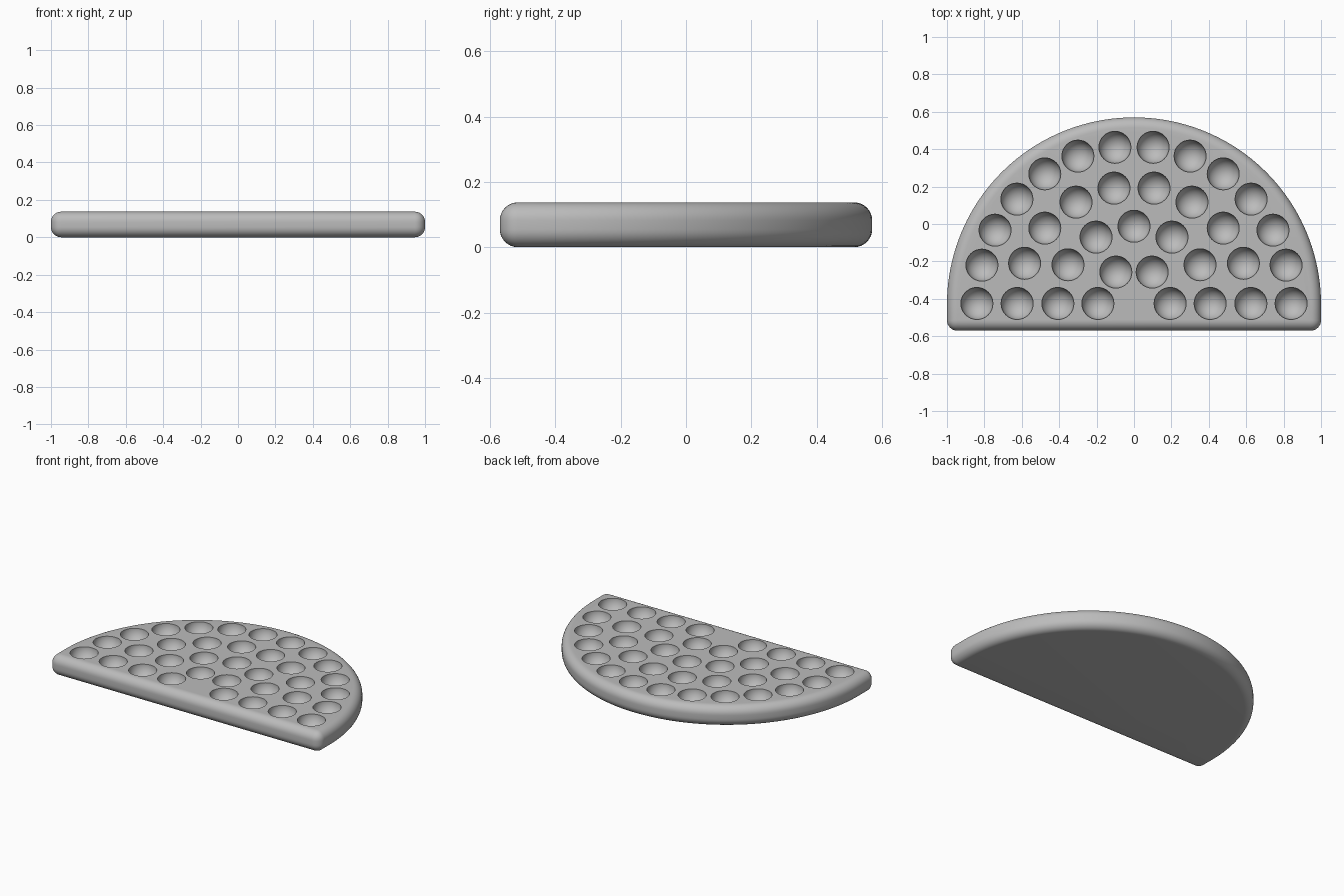
import bpy, bmesh, math
from mathutils import Matrix

if "Cube" in bpy.data.objects:
    bpy.data.objects.remove(bpy.data.objects["Cube"])

H = 0.137         # board thickness
FRONT = -0.57     # straight front edge
ARC_Y = -0.43     # centre of the unit arc
CUP_R = 0.086

grey = bpy.data.materials.new("plain grey")
grey.diffuse_color = (0.5, 0.5, 0.5, 1)
grey.use_nodes = True
grey.node_tree.nodes["Principled BSDF"].inputs["Base Color"].default_value = grey.diffuse_color


def make_object(name, bm):
    mesh = bpy.data.meshes.new(name)
    bm.to_mesh(mesh)
    bm.free()
    mesh.materials.append(grey)
    ob = bpy.data.objects.new(name, mesh)
    bpy.context.collection.objects.link(ob)
    return ob


# Half-round board: outline extruded upwards
bm = bmesh.new()
N = 80
outline = [(-1, FRONT), (1, FRONT)]
outline += [(math.cos(math.pi * i / N), ARC_Y + math.sin(math.pi * i / N)) for i in range(N + 1)]
base = bm.faces.new([bm.verts.new((x, y, 0)) for x, y in outline])
top = bmesh.ops.extrude_face_region(bm, geom=[base])["geom"]
bmesh.ops.translate(bm, vec=(0, 0, H), verts=[v for v in top if isinstance(v, bmesh.types.BMVert)])
bmesh.ops.recalc_face_normals(bm, faces=bm.faces)
board = make_object("board", bm)

# Round cups: left half, mirrored to the right
half = [(0.84, -0.425), (0.625, -0.425), (0.407, -0.425), (0.193, -0.425),
        (0.813, -0.22), (0.585, -0.21), (0.353, -0.218), (0.097, -0.257),
        (0.743, -0.033), (0.477, -0.022), (0.203, -0.07),
        (0.626, 0.133), (0.31, 0.117), (0.107, 0.192),
        (0.477, 0.268), (0.30, 0.363), (0.102, 0.41)]
cups = [(s * x, y) for x, y in half for s in (-1, 1)] + [(0, -0.012)]
bm = bmesh.new()
for x, y in cups:
    bmesh.ops.create_uvsphere(bm, u_segments=32, v_segments=17, radius=CUP_R,
                              matrix=Matrix.Translation((x, y, H)))
cutter = make_object("cup_cutter", bm)
cutter.hide_render = True

# Rounded rim, then the cups cut out
bevel = board.modifiers.new("rounded rim", "BEVEL")
bevel.width = 0.055
bevel.segments = 8
bevel.limit_method = "ANGLE"
bevel.angle_limit = math.radians(30)
cut = board.modifiers.new("cups", "BOOLEAN")
cut.operation = "DIFFERENCE"
cut.solver = "EXACT"
cut.object = cutter

bpy.context.view_layer.objects.active = board
board.select_set(True)
for name in [m.name for m in board.modifiers]:
    bpy.ops.object.modifier_apply(modifier=name)
bpy.data.objects.remove(cutter)
bpy.ops.object.shade_smooth_by_angle(angle=math.radians(30))
